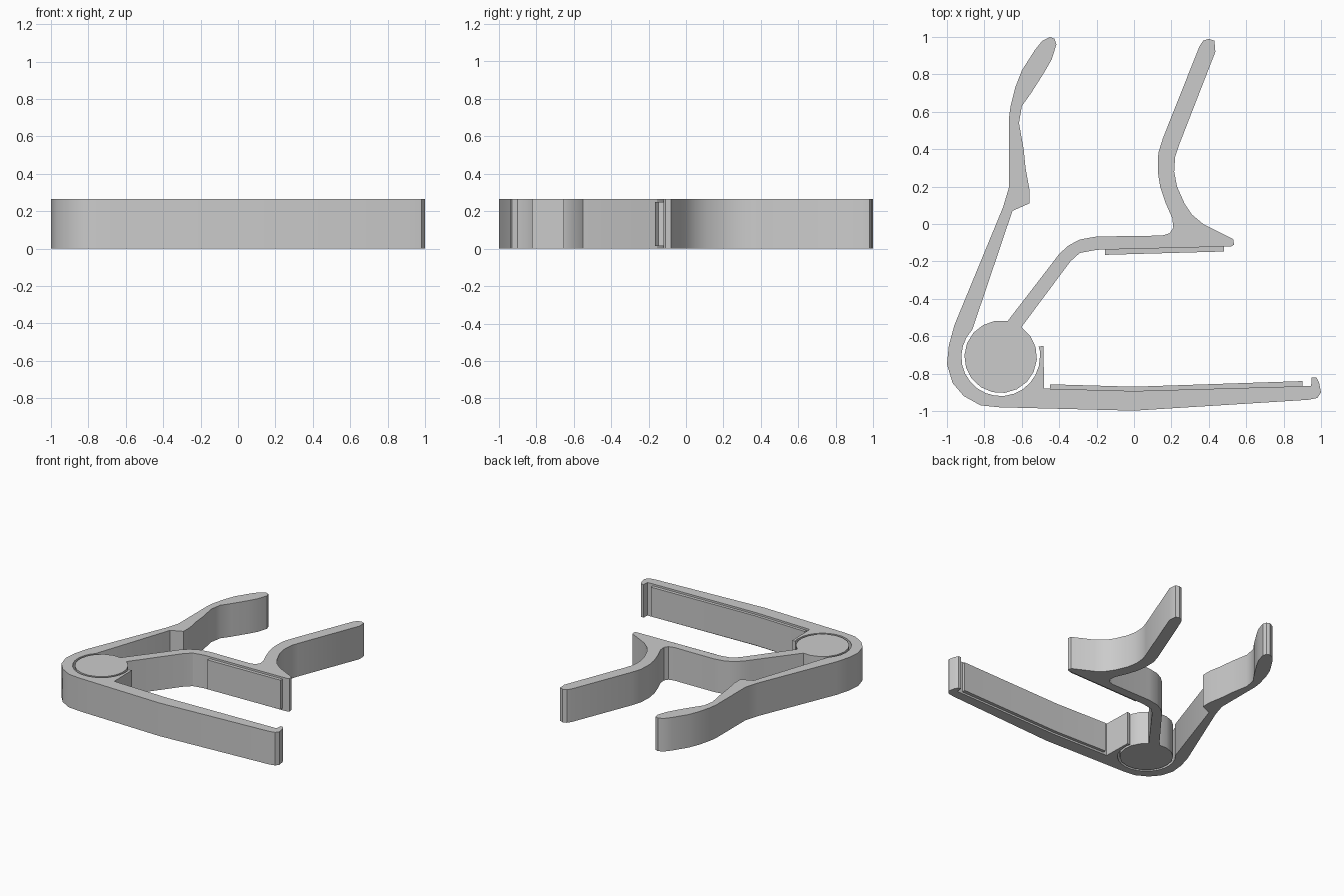
import bpy, bmesh
from math import cos, sin, radians

HEIGHT = 0.265
PIVOT = (-0.713, -0.71)


def arc(radius, start, end, steps):
    """Points around the hinge pivot, angles in degrees."""
    return [(PIVOT[0] + radius * cos(radians(start + (end - start) * i / steps)),
             PIVOT[1] + radius * sin(radians(start + (end - start) * i / steps)))
            for i in range(steps + 1)]


def extrude_outline(name, outline, z0=0.0, z1=HEIGHT):
    bm = bmesh.new()
    face = bm.faces.new([bm.verts.new((x, y, z0)) for x, y in outline])
    top = bmesh.ops.extrude_face_region(bm, geom=[face], use_keep_orig=True)["geom"]
    bmesh.ops.translate(bm, vec=(0, 0, z1 - z0),
                        verts=[v for v in top if isinstance(v, bmesh.types.BMVert)])
    bmesh.ops.recalc_face_normals(bm, faces=bm.faces)
    caps = [f for f in bm.faces if len(f.verts) > 4]
    bmesh.ops.triangulate(bm, faces=caps)
    mesh = bpy.data.meshes.new(name)
    bm.to_mesh(mesh)
    bm.free()
    obj = bpy.data.objects.new(name, mesh)
    bpy.context.collection.objects.link(obj)
    bpy.ops.object.select_all(action='DESELECT')
    obj.select_set(True)
    bpy.context.view_layer.objects.active = obj
    bpy.ops.object.shade_smooth_by_angle(angle=radians(30))
    return obj


# Outer arm: handle, round back of the hinge, long lower jaw with end hook
outer = [(-0.45, 1.0), (-0.49, 0.98), (-0.53, 0.93), (-0.60, 0.82), (-0.635, 0.73),
         (-0.66, 0.63), (-0.668, 0.57), (-0.667, 0.2), (-0.70, 0.09), (-0.96, -0.54),
         (-0.99, -0.65), (-1.0, -0.75), (-0.97, -0.85), (-0.91, -0.92),
         (-0.82, -0.97), (-0.72, -0.98), (0, -0.998), (0.93, -0.94), (0.98, -0.93),
         (1.0, -0.90), (0.99, -0.85), (0.975, -0.82), (0.95, -0.82), (0.947, -0.866),
         (0, -0.893), (-0.48, -0.88), (-0.485, -0.652), (-0.51, -0.655), (-0.503, -0.68)]
# socket wall around the hinge pin
outer += arc(0.21, 0, -224, 16)
# inner side of the handle with its stop notch
outer += [(-0.65, 0.07), (-0.56, 0.11), (-0.56, 0.19), (-0.58, 0.3), (-0.59, 0.4),
          (-0.615, 0.54), (-0.60, 0.63), (-0.55, 0.70), (-0.48, 0.81), (-0.44, 0.88),
          (-0.415, 0.96), (-0.425, 0.99)]
extrude_outline("outer_arm", outer)

# Inner arm: upper jaw and handle, ending in the hinge pin
inner = [(-0.43, -0.20), (-0.40, -0.16), (-0.35, -0.115), (-0.29, -0.083), (-0.2, -0.067),
         (0.15, -0.062), (0.19, -0.05), (0.21, -0.02), (0.205, 0.03), (0.17, 0.11),
         (0.14, 0.2), (0.127, 0.28), (0.13, 0.38), (0.155, 0.46), (0.35, 0.95),
         (0.37, 0.98), (0.40, 0.99), (0.43, 0.98), (0.435, 0.92), (0.24, 0.42),
         (0.22, 0.36), (0.215, 0.28), (0.23, 0.2), (0.27, 0.11), (0.31, 0.05),
         (0.37, 0.0), (0.53, -0.08), (0.535, -0.11), (0.52, -0.12), (-0.2, -0.138),
         (-0.29, -0.155), (-0.34, -0.20)]
inner += arc(0.194, 55, -281, 17)
extrude_outline("inner_arm", inner)

# Gripping pads, set in slightly from both faces
extrude_outline("upper_pad", [(-0.155, -0.13), (0.48, -0.115), (0.48, -0.147),
                              (-0.155, -0.165)], 0.015, HEIGHT - 0.015)
extrude_outline("lower_pad", [(-0.45, -0.857), (0, -0.87), (0.90, -0.84),
                              (0.90, -0.872), (0, -0.90), (-0.45, -0.89)],
                0.015, HEIGHT - 0.015)
